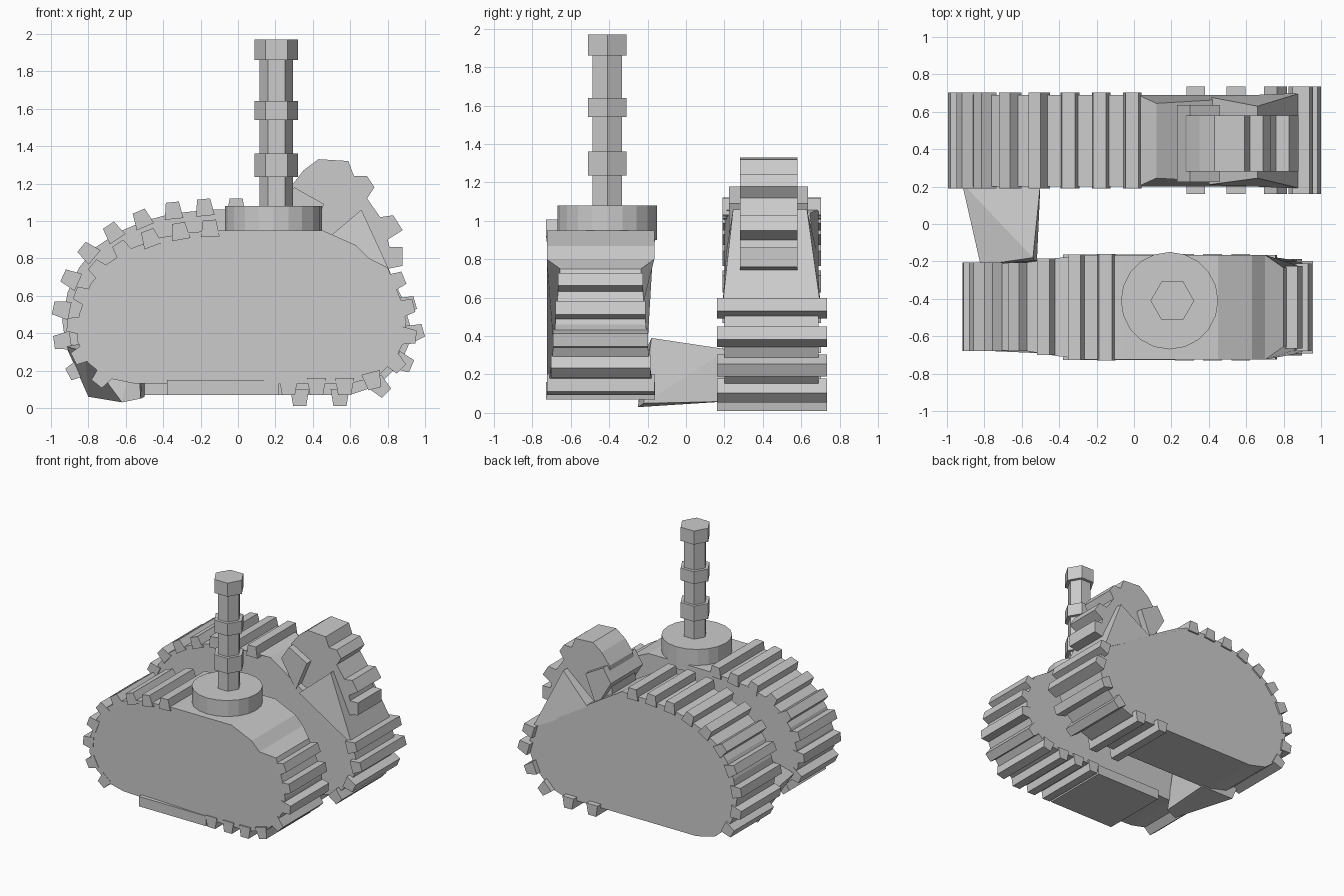
import bpy, bmesh, math
from mathutils import Vector

if "Cube" in bpy.data.objects:
    bpy.data.objects.remove(bpy.data.objects["Cube"])

COLOUR = (0.6, 0.6, 0.6, 1)
grey = bpy.data.materials.new("plain grey")
grey.use_nodes = True
grey.diffuse_color = COLOUR
grey.node_tree.nodes["Principled BSDF"].inputs["Base Color"].default_value = COLOUR


def finish(name, bm):
    bmesh.ops.recalc_face_normals(bm, faces=bm.faces)
    mesh = bpy.data.meshes.new(name)
    bm.to_mesh(mesh)
    bm.free()
    mesh.materials.append(grey)
    obj = bpy.data.objects.new(name, mesh)
    bpy.context.collection.objects.link(obj)
    return obj


def add_prism(bm, profile, width):
    """Extrude an x-z profile across y; width(x, z) gives the two y limits."""
    near = [bm.verts.new((x, width(x, z)[0], z)) for x, z in profile]
    far = [bm.verts.new((x, width(x, z)[1], z)) for x, z in profile]
    bm.faces.new(near)
    bm.faces.new(far[::-1])
    n = len(profile)
    for i in range(n):
        j = (i + 1) % n
        bm.faces.new((near[i], far[i], far[j], near[j]))


def prism(name, profile, width):
    bm = bmesh.new()
    add_prism(bm, profile, width)
    return finish(name, bm)


def flat(y0, y1):
    return lambda x, z: (y0, y1)


def hull(name, points):
    bm = bmesh.new()
    for p in points:
        bm.verts.new(p)
    bmesh.ops.convex_hull(bm, input=bm.verts)
    return finish(name, bm)


def treads(name, path, stations, width, height=0.06):
    """Tapered ribs at given distances along a path with its outside on the right."""
    bm = bmesh.new()
    walked = 0.0
    for a, b in zip(path, path[1:]):
        a, b = Vector(a), Vector(b)
        length = (b - a).length
        along = (b - a) / length
        out = Vector((along.y, -along.x))
        for s in stations:
            if walked <= s < walked + length:
                p = a + along * (s - walked)
                rib = [p - along * 0.05 - out * 0.03, p + along * 0.05 - out * 0.03,
                       p + along * 0.035 + out * height, p - along * 0.035 + out * height]
                y0, y1 = width(p.x, p.y)
                add_prism(bm, rib, flat(y0 - 0.004, y1 + 0.004))
        walked += length
    return finish(name, bm)


def steps(start, spacing, count):
    return [start + spacing * i for i in range(count)]


def clamp(v):
    return min(max(v, 0), 1)


# Front track pod: left run goes from the top down, right run from the floor up
def front_width(x, z):
    t = clamp((x + 0.6) / 0.3)
    u = clamp((x - 0.7) / 0.1) * (0.025 + 0.045 * clamp((z - 0.25) / 0.5))
    return (-0.675 - 0.05 * t + u, -0.21 + 0.045 * t - u)


front_left = [(-0.05, 0.95), (-0.25, 0.94), (-0.42, 0.91), (-0.58, 0.85), (-0.7, 0.77),
              (-0.79, 0.66), (-0.85, 0.5), (-0.86, 0.36), (-0.8, 0.24), (-0.7, 0.16), (-0.55, 0.13)]
front_right = [(0.27, 0.13), (0.6, 0.13), (0.75, 0.17), (0.84, 0.26), (0.89, 0.36),
               (0.9, 0.46), (0.87, 0.58), (0.8, 0.75)]
front_top = [(0.7, 0.8), (0.63, 0.87), (0.45, 0.95)]
prism("front_pod", front_left + front_right + front_top, front_width)
treads("front_pod_left_treads", front_left, steps(0.1, 0.16, 9), front_width)
treads("front_pod_right_treads", front_right, steps(0.0, 0.15, 8), front_width)
prism("front_pod_floor_pad", [(-0.38, 0.07), (0.22, 0.07), (0.22, 0.15), (-0.38, 0.15)], flat(-0.727, -0.163))


# Rear track pod with a sloping upper side, pinched at the top of the slope
def rear_width(x, z):
    pinch = 0.045 * clamp(1 - abs(x - 0.12) / 0.1)
    return (0.2 + pinch, 0.69 - pinch)


def rear_rib_width(x, z):
    return (0.165, 0.73) if x > 0.25 else (0.195, 0.7)


rear_left = [(0.02, 1.06), (-0.15, 1.06), (-0.35, 1.04), (-0.5, 1.0), (-0.64, 0.94), (-0.76, 0.86),
             (-0.85, 0.75), (-0.91, 0.62), (-0.94, 0.47), (-0.92, 0.33), (-0.85, 0.2),
             (-0.74, 0.11), (-0.58, 0.07)]
rear_right = [(0.27, 0.07), (0.6, 0.07), (0.75, 0.12), (0.87, 0.24), (0.935, 0.39), (0.88, 0.58)]
prism("rear_pod", rear_left + rear_right + [(0.12, 1.04)], rear_width)
treads("rear_pod_left_treads", rear_left, steps(0.03, 0.168, 10), rear_rib_width)
treads("rear_pod_right_treads", rear_right, (0.06, 0.275, 0.49, 0.665, 0.83, 0.985), rear_rib_width)

# Toothed wheel, its block and its bracket on the rear pod
wheel = [(0.25, 0.92), (0.28, 1.18), (0.35, 1.27), (0.43, 1.33), (0.59, 1.32), (0.62, 1.24),
         (0.69, 1.24), (0.73, 1.18), (0.69, 1.12), (0.76, 1.02), (0.83, 1.03), (0.88, 0.95),
         (0.8, 0.9), (0.81, 0.86), (0.88, 0.86), (0.88, 0.76), (0.78, 0.74), (0.5, 0.7)]
prism("toothed_wheel", wheel, flat(0.28, 0.58))
prism("wheel_block", [(0.23, 1.07), (0.3, 1.18), (0.46, 1.09), (0.36, 0.85)], flat(0.225, 0.635))
hull("wheel_bracket", [(x, y, z) for x, z, ys in
                       ((0.66, 1.06, (0.245, 0.63)), (0.4, 0.84, (0.21, 0.68)), (0.89, 0.56, (0.19, 0.7)))
                       for y in ys])

# Strut joining the two pods
hull("joining_strut", [(-0.82, -0.22, 0.3), (-0.62, -0.25, 0.03), (-0.52, -0.22, 0.05), (-0.54, -0.18, 0.39),
                       (-0.92, 0.22, 0.33), (-0.8, 0.22, 0.06), (-0.5, 0.22, 0.06), (-0.5, 0.22, 0.33)])


# Mast: round foot, six-sided post and three collars
def drum(name, sides, radius, z0, z1, x=0.205, y=-0.41):
    bm = bmesh.new()
    bmesh.ops.create_cone(bm, cap_ends=True, segments=sides, radius1=radius, radius2=radius, depth=z1 - z0)
    obj = finish(name, bm)
    obj.location = (x, y, (z0 + z1) / 2)
    obj.rotation_euler.z = math.pi / 2 if sides == 6 else 0
    return obj


drum("mast_foot", 20, 0.26, 0.9, 1.08, x=0.19)
drum("mast_post", 6, 0.09, 1.07, 1.9)
for label, z0, z1 in (("lower", 1.235, 1.36), ("middle", 1.54, 1.64), ("top", 1.86, 1.97)):
    drum(label + "_mast_collar", 6, 0.117, z0, z1)
